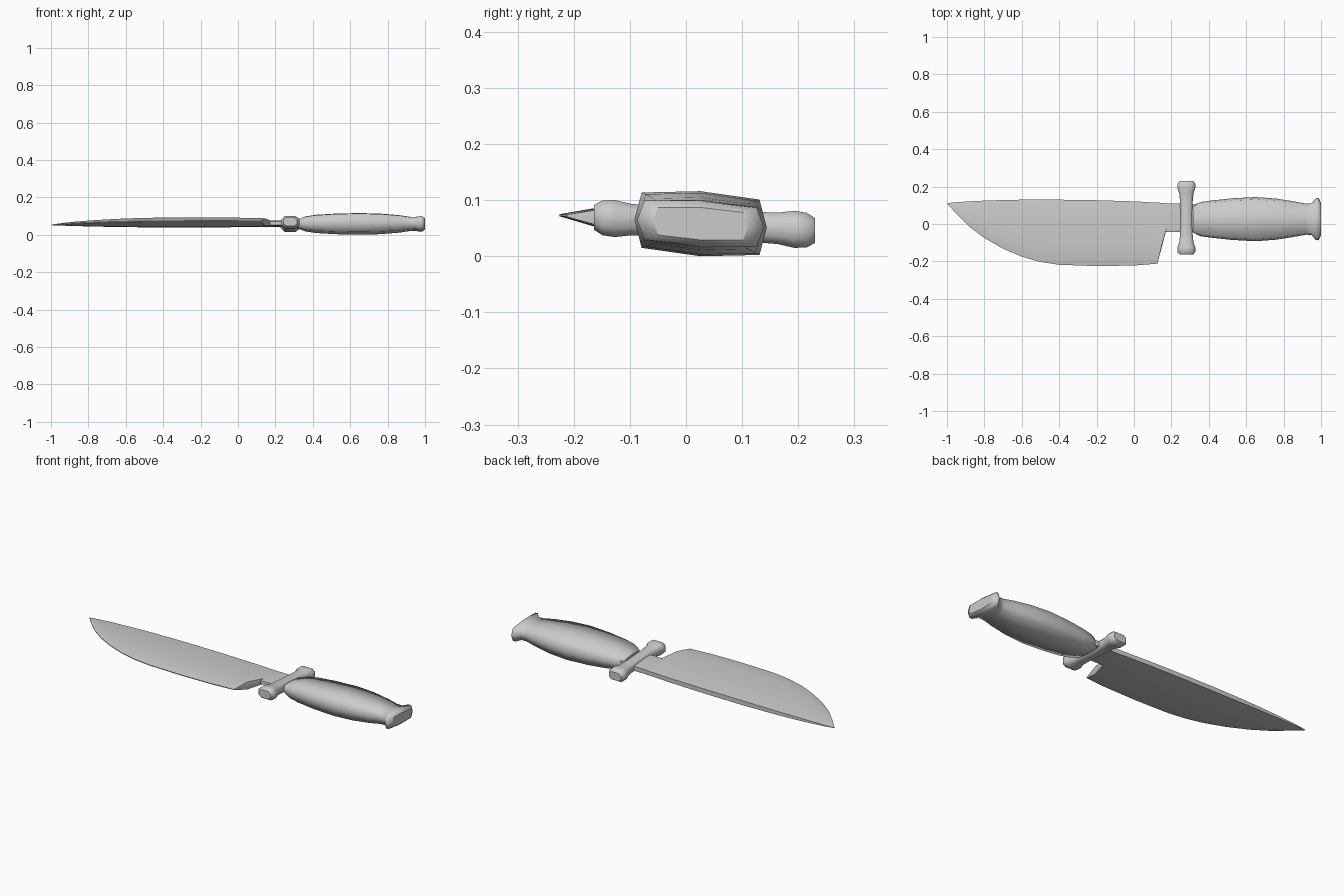
import bpy
import bmesh
import math

if "Cube" in bpy.data.objects:
    bpy.data.objects.remove(bpy.data.objects["Cube"])

steel = bpy.data.materials.new("grey_steel")
steel.use_nodes = True
steel.diffuse_color = (0.6, 0.6, 0.6, 1)
steel.node_tree.nodes["Principled BSDF"].inputs["Base Color"].default_value = steel.diffuse_color

MID_Y, MID_Z, TILT = 0.026, 0.058, -0.06


def tilted(x, y, z):
    """Lean the whole knife slightly across its width."""
    return x, y, MID_Z + z + TILT * (y - MID_Y)


def loft(name, rings, angle):
    """Skin equal-length closed rings and cap both ends."""
    bm = bmesh.new()
    loops = [[bm.verts.new(tilted(*p)) for p in ring] for ring in rings]
    n = len(loops[0])
    for a, b in zip(loops, loops[1:]):
        for i in range(n):
            j = (i + 1) % n
            bm.faces.new((a[i], a[j], b[j], b[i]))
    caps = [bm.faces.new(loops[0]), bm.faces.new(loops[-1])]
    bmesh.ops.remove_doubles(bm, verts=bm.verts, dist=0.0005)
    bmesh.ops.recalc_face_normals(bm, faces=bm.faces)
    cap_ids = []
    bm.faces.index_update()
    cap_ids = [f.index for f in caps if f.is_valid]
    mesh = bpy.data.meshes.new(name)
    bm.to_mesh(mesh)
    bm.free()
    mesh.materials.append(steel)
    ob = bpy.data.objects.new(name, mesh)
    bpy.context.collection.objects.link(ob)
    bpy.ops.object.select_all(action='DESELECT')
    ob.select_set(True)
    bpy.context.view_layer.objects.active = ob
    bpy.ops.object.shade_smooth_by_angle(angle=math.radians(angle))
    for i in cap_ids:
        mesh.polygons[i].use_smooth = False
    return ob


def blade_ring(spine, ridge, edge, spine_t, ridge_t, edge_t=0.002):
    """Spine, ridge and edge as (x, y) with half thicknesses."""
    half = [(spine, spine_t), (ridge, ridge_t), (edge, edge_t)]
    top = [(p[0], p[1], t) for p, t in half]
    return top + [(x, y, -z) for x, y, z in reversed(top)]


# Blade: x, spine y, edge y, ridge half thickness
stations = [
    (-0.998, 0.112, 0.108, 0.001), (-0.94, 0.117, 0.045, 0.007),
    (-0.88, 0.121, -0.015, 0.011), (-0.8, 0.125, -0.075, 0.015),
    (-0.7, 0.128, -0.132, 0.019), (-0.6, 0.13, -0.175, 0.022),
    (-0.5, 0.13, -0.203, 0.024), (-0.4, 0.13, -0.218, 0.025),
    (-0.2, 0.127, -0.225, 0.025), (0, 0.121, -0.222, 0.024),
]
rings = []
for x, spine, edge, thick in stations:
    ridge = edge + 0.28 * (spine - edge)
    rings.append(blade_ring((x, spine), (x, ridge), (x, edge), thick * 0.5, thick))
# Slanted heel, then the narrow neck into the guard
rings.append(blade_ring((0.15, 0.113), (0.145, -0.125), (0.125, -0.212), 0.012, 0.021))
rings.append(blade_ring((0.175, 0.111), (0.173, -0.025), (0.17, -0.042), 0.012, 0.015, 0.009))
rings.append(blade_ring((0.34, 0.105), (0.34, -0.025), (0.34, -0.042), 0.015, 0.015, 0.012))
loft("blade", rings, 20)

# Guard: distance from centre, half width, half height, mirrored across the middle
half_guard = [(0.03, 0.032, 0.027), (0.09, 0.034, 0.027), (0.13, 0.038, 0.028),
              (0.16, 0.048, 0.033), (0.182, 0.048, 0.031), (0.197, 0.036, 0.022)]
guard = [(-d, w, h) for d, w, h in reversed(half_guard)] + half_guard
octagon = [(1, 0.5), (0.6, 1), (-0.6, 1), (-1, 0.5),
           (-1, -0.5), (-0.6, -1), (0.6, -1), (1, -0.5)]
loft("guard", [[(0.28 + u * w, 0.033 + d, v * h) for u, v in octagon]
               for d, w, h in guard], 60)

# Handle with flared pommel: x, half width, half height
handle = [(0.315, 0.07, 0.026), (0.335, 0.083, 0.03), (0.36, 0.092, 0.04),
          (0.42, 0.1, 0.049), (0.52, 0.111, 0.055), (0.65, 0.118, 0.058),
          (0.76, 0.11, 0.055), (0.86, 0.094, 0.047), (0.92, 0.083, 0.038),
          (0.95, 0.085, 0.037), (0.972, 0.112, 0.042), (0.988, 0.113, 0.04),
          (1.0, 0.085, 0.029)]
facets = [(1, 0), (0.89, 0.85), (0, 1), (-0.89, 0.85),
          (-1, 0), (-0.89, -0.85), (0, -1), (0.89, -0.85)]
loft("handle", [[(x, MID_Y + u * w, v * h) for u, v in facets]
                for x, w, h in handle], 80)
